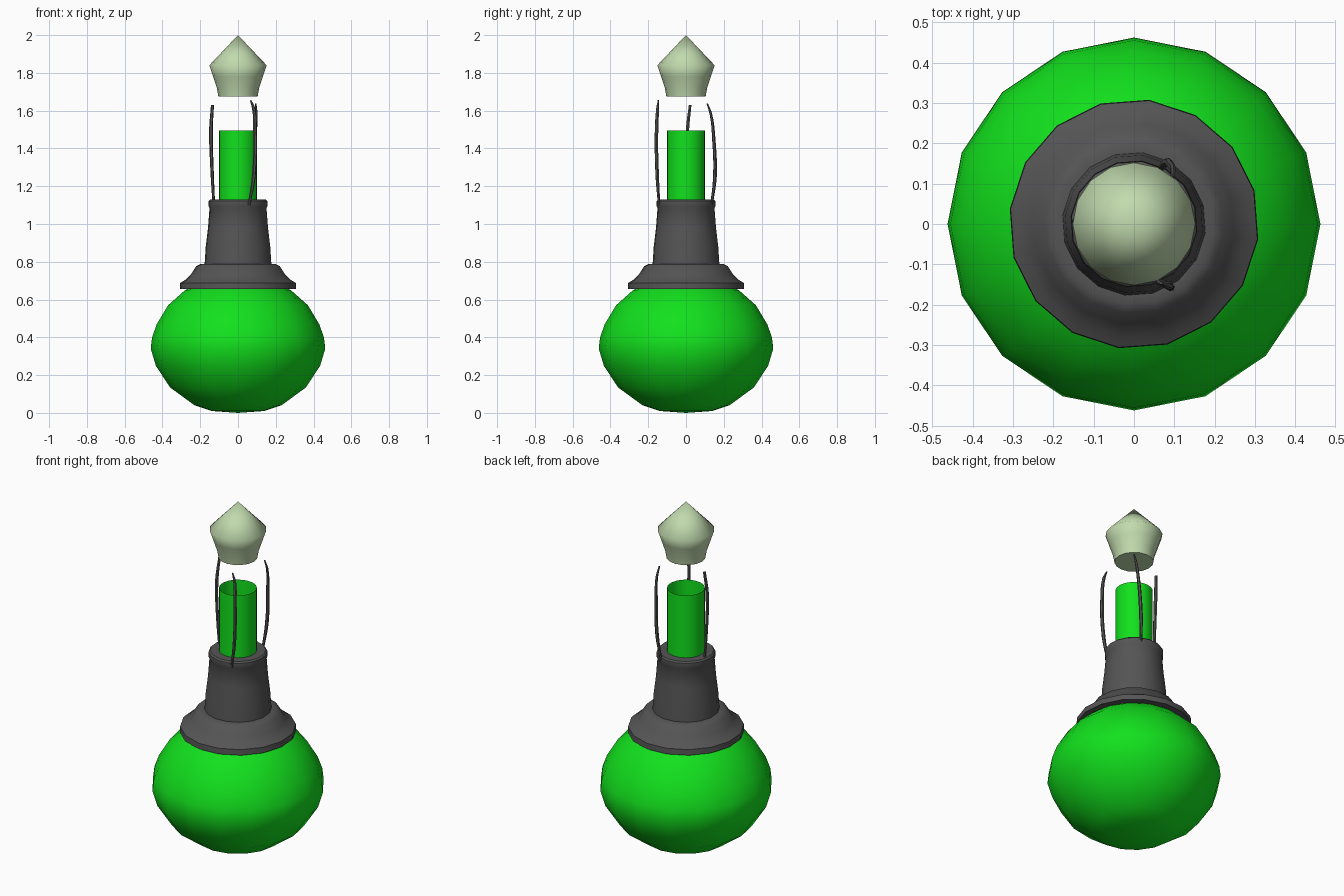
import bpy, bmesh, math

if "Cube" in bpy.data.objects:
    bpy.data.objects.remove(bpy.data.objects["Cube"])


def material(name, rgb):
    m = bpy.data.materials.new(name)
    m.diffuse_color = (*rgb, 1)
    m.use_nodes = True
    m.node_tree.nodes["Principled BSDF"].inputs["Base Color"].default_value = m.diffuse_color
    return m


green = material("green_glass", (0.006, 0.75, 0.012))
pale = material("pale_green", (0.53, 0.70, 0.42))
dark = material("dark_grey", (0.09, 0.09, 0.09))


def finish(ob, mat, angle):
    bpy.ops.object.select_all(action='DESELECT')
    ob.select_set(True)
    bpy.context.view_layer.objects.active = ob
    ob.data.materials.append(mat)
    bpy.ops.object.shade_smooth_by_angle(angle=math.radians(angle))


def lathe(name, profile, sides, mat, turn=0.0, angle=40):
    """Revolve (radius, z) points around z; radius 0 makes a pole."""
    bm = bmesh.new()
    rings = []
    for r, z in profile:
        if r == 0:
            rings.append([bm.verts.new((0, 0, z))] * sides)
        else:
            rings.append([bm.verts.new((r * math.cos(a), r * math.sin(a), z))
                          for a in (turn + math.tau * i / sides for i in range(sides))])
    for lo, hi in zip(rings, rings[1:]):
        for i in range(sides):
            j = (i + 1) % sides
            bm.faces.new(list(dict.fromkeys((lo[i], lo[j], hi[j], hi[i]))))
    me = bpy.data.meshes.new(name)
    bm.to_mesh(me)
    bm.free()
    ob = bpy.data.objects.new(name, me)
    bpy.context.collection.objects.link(ob)
    finish(ob, mat, angle)
    return ob


def strand(name, points, radii):
    cu = bpy.data.curves.new(name, 'CURVE')
    cu.dimensions = '3D'
    cu.bevel_depth = 0.01
    cu.bevel_resolution = 1
    cu.use_fill_caps = True
    sp = cu.splines.new('BEZIER')
    sp.bezier_points.add(len(points) - 1)
    sp.resolution_u = 4
    for bp, co, r in zip(sp.bezier_points, points, radii):
        bp.co = co
        bp.radius = r
        bp.handle_left_type = bp.handle_right_type = 'AUTO'
    ob = bpy.data.objects.new(name, cu)
    bpy.context.collection.objects.link(ob)
    bpy.ops.object.select_all(action='DESELECT')
    ob.select_set(True)
    bpy.context.view_layer.objects.active = ob
    bpy.ops.object.convert(target='MESH')
    finish(bpy.context.object, dark, 50)


# round flask body
lathe("flask_body", [(0, 0), (0.14, 0.01), (0.23, 0.04), (0.36, 0.135), (0.435, 0.25),
                     (0.462, 0.34), (0.455, 0.40), (0.43, 0.47), (0.37, 0.57),
                     (0.28, 0.65), (0.2, 0.69), (0.1, 0.72)], 16, green, angle=60)

# open neck tube
lathe("neck_tube", [(0.1, 0.72), (0.1, 1.495)], 32, green)

# grey collar: flared skirt, tapered sleeve and rim
lathe("collar", [(0.27, 0.655), (0.31, 0.655), (0.308, 0.688), (0.28, 0.705),
                 (0.25, 0.735), (0.222, 0.778), (0.2, 0.788), (0.178, 0.788),
                 (0.172, 0.88), (0.16, 0.98), (0.152, 1.085), (0.158, 1.095),
                 (0.156, 1.122), (0.148, 1.13), (0.1, 1.13)],
      16, dark, turn=math.radians(-7))

# three thin prongs
strand("prong_left", [(-0.128, 0.012, 1.1), (-0.138, 0.006, 1.3),
                      (-0.143, 0.008, 1.5), (-0.135, 0.022, 1.63)], (0.7, 0.9, 1, 0.8))
strand("prong_front", [(0.058, -0.142, 1.1), (0.083, -0.152, 1.25),
                       (0.09, -0.156, 1.5), (0.083, -0.15, 1.61), (0.067, -0.146, 1.655)],
       (0.7, 1, 1, 0.9, 0.4))
strand("prong_back", [(0.065, 0.135, 1.1), (0.08, 0.153, 1.25),
                      (0.09, 0.147, 1.45), (0.097, 0.132, 1.58), (0.094, 0.112, 1.638)],
       (0.7, 1, 0.9, 0.7, 0.4))

# floating pointed stopper
lathe("stopper", [(0, 1.675), (0.104, 1.675), (0.112, 1.72), (0.132, 1.78),
                  (0.152, 1.84), (0, 2.0)], 16, pale, angle=80)
